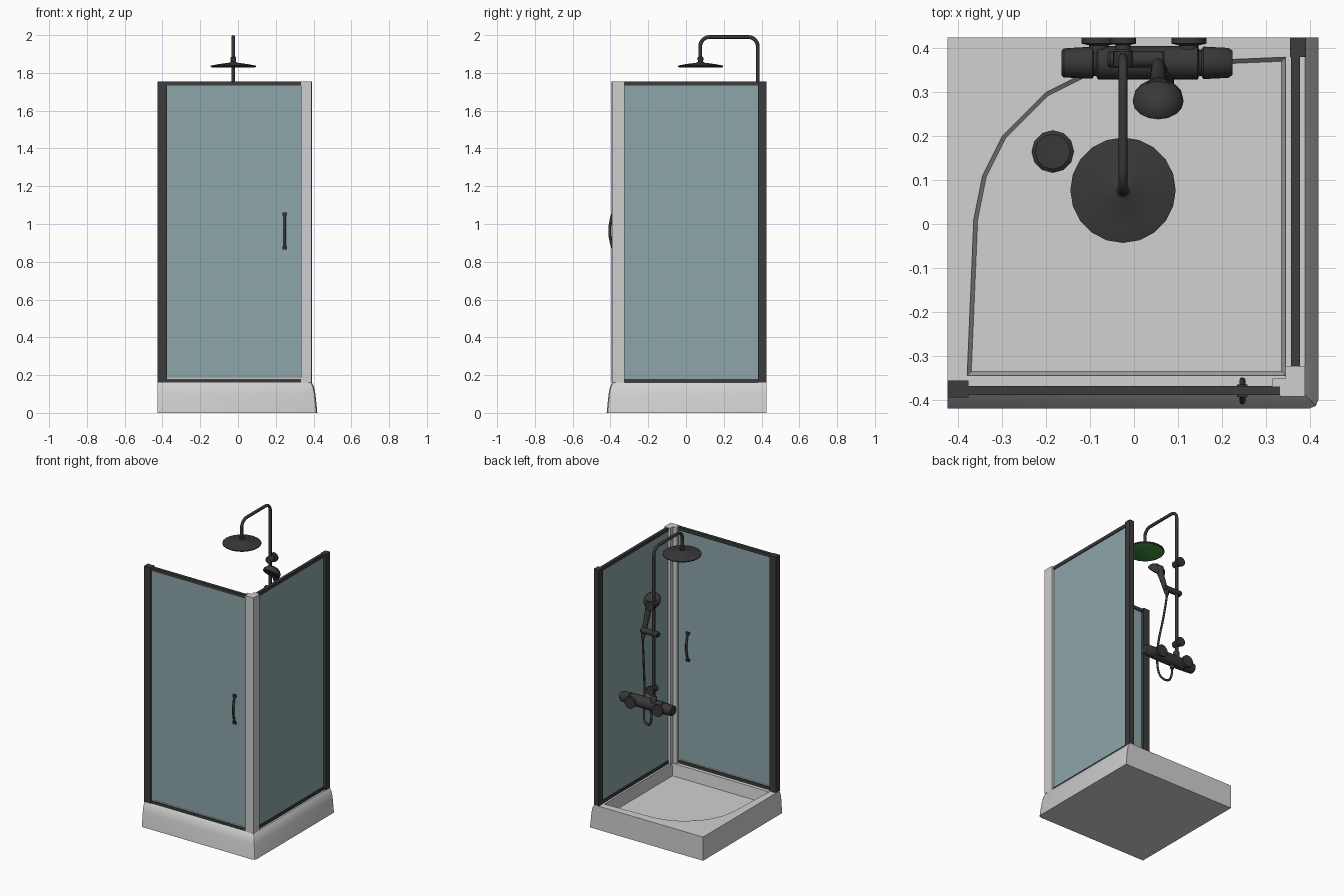
import bpy, bmesh, math
from mathutils import Vector

if "Cube" in bpy.data.objects:
    bpy.data.objects.remove(bpy.data.objects["Cube"])


def material(name, r, g, b):
    m = bpy.data.materials.new(name)
    m.use_nodes = True
    m.diffuse_color = (r, g, b, 1)
    m.node_tree.nodes["Principled BSDF"].inputs["Base Color"].default_value = (r, g, b, 1)
    return m


white = material("white acrylic", 0.64, 0.64, 0.64)
post_grey = material("light grey post", 0.62, 0.62, 0.62)
black = material("black frame", 0.045, 0.045, 0.045)
fitting = material("black fittings", 0.04, 0.04, 0.04)
glass = material("tinted glass", 0.27, 0.38, 0.40)
green = material("green spray plate", 0.05, 0.27, 0.05)


def finish(name, bm, mat, smooth=True):
    bmesh.ops.recalc_face_normals(bm, faces=bm.faces)
    mesh = bpy.data.meshes.new(name)
    bm.to_mesh(mesh)
    bm.free()
    mesh.materials.append(mat)
    ob = bpy.data.objects.new(name, mesh)
    bpy.context.collection.objects.link(ob)
    if smooth:
        bpy.ops.object.select_all(action="DESELECT")
        ob.select_set(True)
        bpy.context.view_layer.objects.active = ob
        bpy.ops.object.shade_smooth_by_angle(angle=math.radians(35))
    return ob


def box(name, mat, x, y, z):
    bm = bmesh.new()
    bmesh.ops.create_cube(bm, size=1)
    for v in bm.verts:
        v.co = [lo + (c + 0.5) * (hi - lo) for c, (lo, hi) in zip(v.co, (x, y, z))]
    return finish(name, bm, mat, False)


def bridge(bm, a, b):
    for i in range(len(a)):
        j = (i + 1) % len(a)
        bm.faces.new((a[i], a[j], b[j], b[i]))


def lathe(name, mat, profile, loc, axis=(0, 0, 1), segs=16):
    """Turn (radius, height) pairs round an axis and cap both ends."""
    bm = bmesh.new()
    turn = Vector((0, 0, 1)).rotation_difference(Vector(axis))
    rings = []
    for r, h in profile:
        angles = [math.tau * i / segs for i in range(segs)]
        rings.append([bm.verts.new(turn @ Vector((r * math.cos(a), r * math.sin(a), h)) + Vector(loc))
                      for a in angles])
    for a, b in zip(rings, rings[1:]):
        bridge(bm, a, b)
    bm.faces.new(rings[0])
    bm.faces.new(rings[-1])
    return finish(name, bm, mat)


def tube(name, mat, points, radius, kind="POLY"):
    cu = bpy.data.curves.new(name, "CURVE")
    cu.dimensions = "3D"
    cu.bevel_depth = radius
    cu.bevel_resolution = 2
    cu.resolution_u = 6
    cu.use_fill_caps = True
    sp = cu.splines.new(kind)
    sp.points.add(len(points) - 1)
    for p, co in zip(sp.points, points):
        p.co = (*co, 1)
    if kind == "NURBS":
        sp.order_u = 3
        sp.use_endpoint_u = True
    cu.materials.append(mat)
    ob = bpy.data.objects.new(name, cu)
    bpy.context.collection.objects.link(ob)
    return ob


# Shower tray: flared front and right sides, straight wall sides, sunken basin
bm = bmesh.new()
W = 0.425
rings = []
for e, z in ((0.42, 0), (0.41, 0.1), (0.402, 0.14), (0.39, 0.16)):
    c = 0.02
    arc = [(e - c + c * math.sin(t), -e + c - c * math.cos(t)) for t in (0, math.pi / 4, math.pi / 2)]
    rings.append([bm.verts.new((x, y, z)) for x, y in [(-W, W), (-W, -e)] + arc + [(e, W)]])
for a, b in zip(rings, rings[1:]):
    bridge(bm, a, b)
bm.faces.new(rings[0])
half = [(-0.38, -0.345), (-0.365, 0.01), (-0.345, 0.11), (-0.3, 0.2)]
basin = [(0.345, -0.345)] + half + [(-y, -x) for x, y in reversed(half)]
rim = [bm.verts.new((x, y, 0.16)) for x, y in basin]
floor = [bm.verts.new((x * 0.975, y * 0.975, 0.08)) for x, y in basin]
bridge(bm, rim, floor)
bm.faces.new(floor)
bm.edges.ensure_lookup_table()
edges = []
for ring in (rings[-1], rim):
    for i, v in enumerate(ring):
        edges.append(bm.edges.get((v, ring[(i + 1) % len(ring)])))
bmesh.ops.triangle_fill(bm, edges=edges, use_beauty=True)
finish("shower_tray", bm, white)

lathe("drain_cover", fitting, [(0.048, 0), (0.048, 0.006), (0.04, 0.012)], (-0.185, 0.165, 0.08), segs=12)

# Enclosure frame
Z0, Z1 = 0.16, 1.755
box("front_wall_post", black, (-W, -0.377), (-0.395, -0.356), (Z0, Z1))
box("side_wall_post", black, (0.355, 0.392), (0.38, W), (Z0, Z1))
box("corner_post", post_grey, (0.345, 0.39), (-0.393, -0.325), (Z0, Z1))
box("corner_post_front_lip", post_grey, (0.333, 0.346), (-0.393, -0.37), (Z0, Z1))
box("corner_post_inner_lip", post_grey, (0.315, 0.346), (-0.37, -0.352), (Z0, Z1))
box("corner_post_side_lip", post_grey, (0.378, 0.39), (-0.326, -0.333), (Z0, Z1))
for label, lo, hi in (("bottom", Z0, 0.18), ("top", 1.733, Z1)):
    box(label + "_front_rail", black, (-0.38, 0.334), (-0.39, -0.369), (lo, hi))
    box(label + "_side_rail", black, (0.358, 0.378), (-0.326, 0.382), (lo, hi))

# Glass panes and door seal
box("door_glass", glass, (-0.38, 0.34), (-0.384, -0.376), (0.178, 1.735))
box("side_glass", glass, (0.364, 0.372), (-0.33, 0.385), (0.178, 1.735))
box("door_seal", post_grey, (-0.377, 0.333), (-0.386, -0.374), (0.18, 0.186))

# Bowed door handles, outside and inside
for label, s in (("outer", -1), ("inner", 1)):
    bow = [(0.247, -0.38 + s * d, z) for d, z in
           ((0.008, 0.872), (0.016, 0.9), (0.024, 0.94), (0.024, 0.985), (0.016, 1.03), (0.008, 1.054))]
    tube(label + "_door_handle", fitting, bow, 0.007)
    for z in (0.872, 1.054):
        box(label + "_handle_foot", fitting, (0.235, 0.259), sorted((-0.38, -0.38 + s * 0.014)), (z - 0.008, z + 0.008))

# Riser pipe with two rounded bends
X, Y, TOP, R = -0.025, 0.38, 1.99, 0.05
steps = [math.pi / 2 * i / 6 for i in range(7)]
path = [(X, Y, 0.92)]
path += [(X, Y - R + R * math.cos(t), TOP - R + R * math.sin(t)) for t in steps]
path += [(X, 0.075 + R - R * math.sin(t), TOP - R + R * math.cos(t)) for t in steps]
path += [(X, 0.075, 1.85)]
tube("riser_pipe", fitting, path, 0.01)

# Overhead rain head with a coloured spray plate
head = lathe("rain_head", fitting, [(0.112, 0), (0.12, 0.005), (0.12, 0.01), (0.08, 0.018), (0.022, 0.026),
             (0.012, 0.032), (0.015, 0.04), (0.015, 0.052), (0.01, 0.058)], (X, 0.077, 1.828), segs=20)
head.data.materials.append(green)
for f in head.data.polygons:
    if f.normal.z < -0.9:
        f.material_index = 1

# Wall brackets and sliding holder
for label, z in (("upper", 1.61), ("lower", 1.04)):
    lathe(label + "_wall_bracket", fitting, [(0.02, 0), (0.023, 0.005), (0.023, 0.035), (0.017, 0.04),
          (0.017, 0.05), (0.03, 0.053), (0.03, 0.067)], (X, 0.358, z), (0, 1, 0))
lathe("slider_holder", fitting, [(0.015, 0), (0.019, 0.005), (0.019, 0.125), (0.015, 0.13)],
      (-0.06, 0.375, 1.41), (1, 0, 0))

# Hand shower: tapered handle and tilted head
lathe("hand_shower_handle", fitting, [(0.01, 0), (0.014, 0.02), (0.017, 0.12), (0.02, 0.19), (0.03, 0.235)],
      (0.055, 0.385, 1.36), (0, -0.36, 1), 12)
lathe("hand_shower_head", fitting, [(0.02, -0.035), (0.042, -0.024), (0.056, -0.006), (0.058, 0.008), (0.05, 0.014)],
      (0.055, 0.285, 1.58), (0, -0.7, -0.7), 16)

# Thermostatic mixer bar with wall flanges
lathe("mixer_bar", fitting, [(0.028, -0.195), (0.033, -0.19), (0.036, -0.14), (0.036, -0.125), (0.03, -0.122),
      (0.03, -0.116), (0.038, -0.112), (0.038, 0.115), (0.03, 0.118), (0.03, 0.124), (0.037, 0.128),
      (0.034, 0.185), (0.028, 0.194)], (0.03, 0.367, 0.92), (1, 0, 0))
for label, x in (("right", -0.08), ("left", 0.125)):
    lathe(label + "_mixer_flange", fitting, [(0.022, 0), (0.022, 0.04), (0.04, 0.044), (0.04, 0.058)],
          (x, 0.367, 0.92), (0, 1, 0))
lathe("mixer_top_outlet", fitting, [(0.02, 0), (0.02, 0.05), (0.013, 0.06)], (X, 0.378, 0.93))
lathe("mixer_hose_outlet", fitting, [(0.011, 0), (0.014, 0.01), (0.014, 0.04)], (0.0, 0.367, 0.86))

# Flexible hose hanging in a loop under the mixer
tube("shower_hose", fitting, [(0.055, 0.384, 1.37), (0.06, 0.37, 1.25), (0.085, 0.32, 1.0), (0.085, 0.325, 0.85),
     (0.075, 0.345, 0.78), (0.02, 0.36, 0.765), (0.0, 0.367, 0.82), (0.0, 0.367, 0.87)], 0.007, "NURBS")
